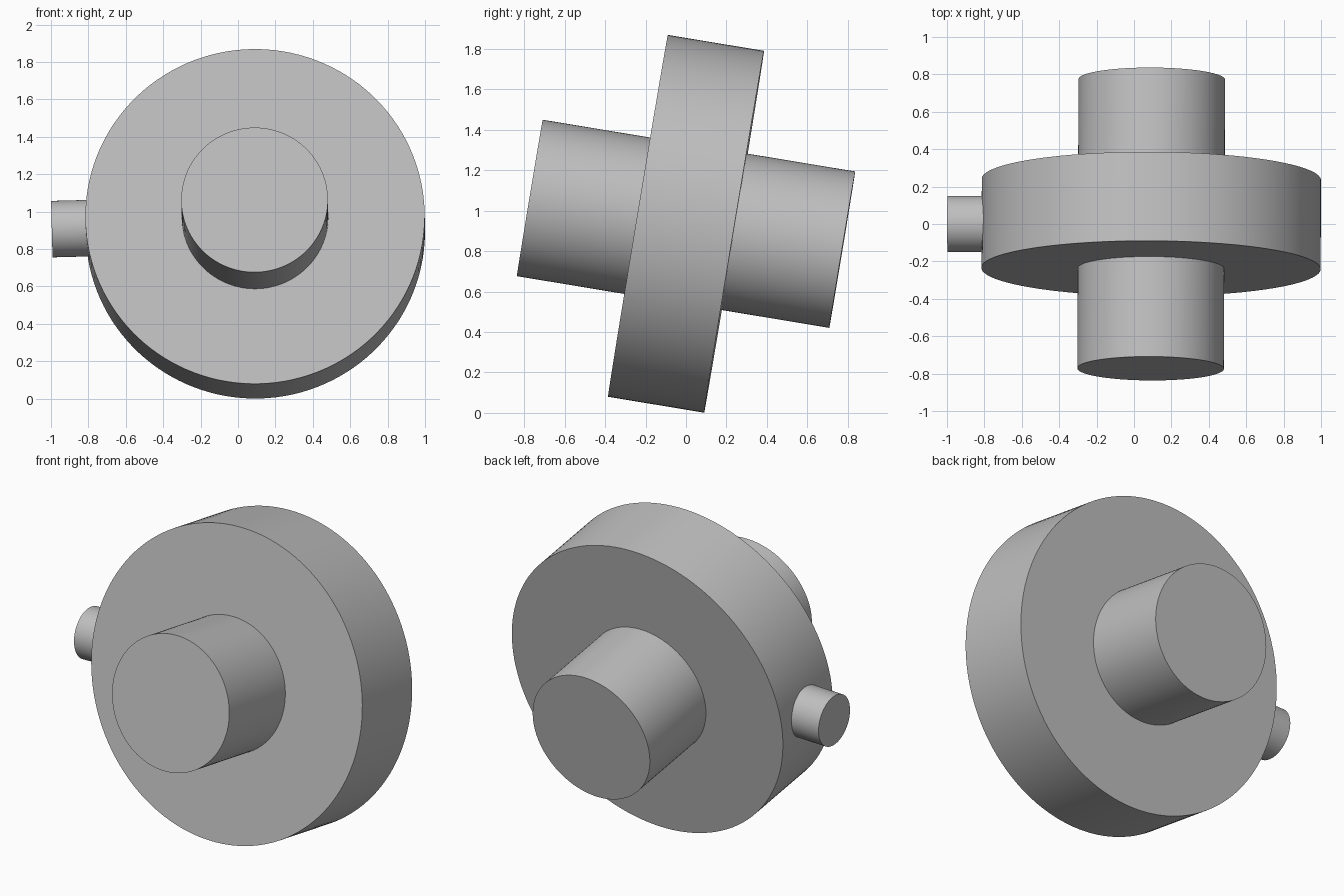
import bpy
from math import radians
from mathutils import Euler, Matrix, Vector

cube = bpy.data.objects.get("Cube")
if cube:
    bpy.data.objects.remove(cube, do_unlink=True)

# Single plain grey for every part
grey = bpy.data.materials.new("plain_grey")
grey.use_nodes = True
colour = (0.52, 0.52, 0.52, 1)
grey.diffuse_color = colour
grey.node_tree.nodes["Principled BSDF"].inputs["Base Color"].default_value = colour

# The whole assembly leans back and rolls slightly about its centre
TILT = Matrix.Translation((0.092, 0, 0.935)) @ Euler(
    (radians(-9.4), radians(-1.5), 0)).to_matrix().to_4x4()


def rod(name, radius, start, end):
    """Closed cylinder between two points in the tilted frame."""
    start, end = Vector(start), Vector(end)
    axis = end - start
    bpy.ops.mesh.primitive_cylinder_add(vertices=128, radius=radius, depth=axis.length)
    obj = bpy.context.object
    obj.name = obj.data.name = name
    turn = axis.to_track_quat("Z", "Y").to_matrix().to_4x4()
    obj.matrix_world = TILT @ Matrix.Translation((start + end) / 2) @ turn
    obj.data.materials.append(grey)
    bpy.ops.object.shade_smooth_by_angle(angle=radians(30))
    return obj


# Wide wheel disc, axle through both faces, and a side peg
rod("wheel_disc", 0.907, (0, -0.241, 0), (0, 0.241, 0))
rod("axle", 0.392, (0, -0.783, 0), (0, 0.783, 0))
rod("side_peg", 0.151, (-0.6, 0, 0), (-1.088, 0, 0))
